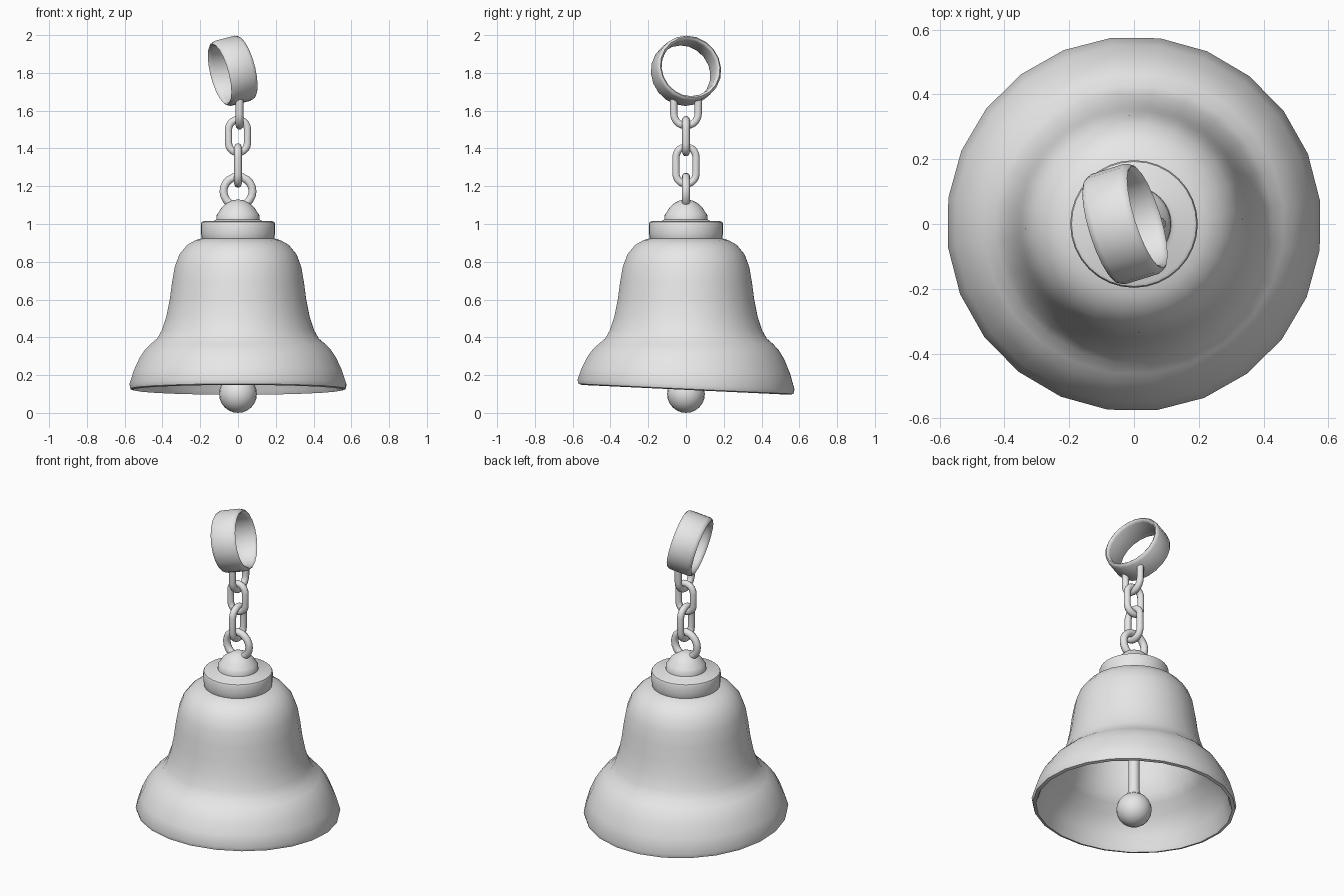
import bpy, bmesh, math
from mathutils import Vector, Matrix

if "Cube" in bpy.data.objects:
    bpy.data.objects.remove(bpy.data.objects["Cube"])

grey = bpy.data.materials.new("plain grey")
grey.diffuse_color = (0.8, 0.8, 0.8, 1)
grey.use_nodes = True
grey.node_tree.nodes["Principled BSDF"].inputs["Base Color"].default_value = grey.diffuse_color


def finish(obj, angle=40):
    obj.data.materials.clear()
    obj.data.materials.append(grey)
    bpy.ops.object.select_all(action='DESELECT')
    obj.select_set(True)
    bpy.context.view_layer.objects.active = obj
    bpy.ops.object.shade_smooth_by_angle(angle=math.radians(angle))
    return obj


def lathe(name, profile, sides, phase=0.0, closed=False, warp=None, matrix=None):
    """Turn a (radius, height) profile about z; radius 0 makes a pole."""
    bm = bmesh.new()
    rings = []
    for r, z in profile:
        n = 1 if r == 0 else sides
        ring = []
        for i in range(n):
            a = phase + 2 * math.pi * i / sides
            p = Vector((r * math.cos(a), r * math.sin(a), z))
            ring.append(bm.verts.new(warp(p) if warp else p))
        rings.append(ring)
    pairs = list(zip(rings, rings[1:]))
    if closed:
        pairs.append((rings[-1], rings[0]))
    for a, b in pairs:
        if len(a) == 1 and len(b) == 1:
            continue  # nothing to span between two poles
        for i in range(sides):
            j = (i + 1) % sides
            quad = [a[i % len(a)], a[j % len(a)], b[j % len(b)], b[i % len(b)]]
            bm.faces.new(list(dict.fromkeys(quad)))
    if matrix:
        bm.transform(matrix)
    bmesh.ops.remove_doubles(bm, verts=bm.verts, dist=0.0005)
    bmesh.ops.recalc_face_normals(bm, faces=bm.faces)
    mesh = bpy.data.meshes.new(name)
    bm.to_mesh(mesh)
    bm.free()
    obj = bpy.data.objects.new(name, mesh)
    bpy.context.collection.objects.link(obj)
    return finish(obj)


def tube(name, points, radius, cyclic):
    """Round bar along a path."""
    cu = bpy.data.curves.new(name, 'CURVE')
    cu.dimensions = '3D'
    cu.bevel_depth = radius
    cu.bevel_resolution = 3
    sp = cu.splines.new('POLY')
    sp.points.add(len(points) - 1)
    for p, co in zip(sp.points, points):
        p.co = (*co, 1)
    sp.use_cyclic_u = cyclic
    obj = bpy.data.objects.new(name, cu)
    bpy.context.collection.objects.link(obj)
    bpy.ops.object.select_all(action='DESELECT')
    obj.select_set(True)
    bpy.context.view_layer.objects.active = obj
    bpy.ops.object.convert(target='MESH')
    return finish(bpy.context.view_layer.objects.active, 60)


def link(name, z, half_w, half_h, radius, along_x):
    """Oval chain link centred at height z; sizes are to the bar centre."""
    pts = []
    n = 10
    for s in (1, -1):
        for i in range(n + 1):
            if half_h == half_w and i == n:
                continue
            a = math.pi * i / n
            u = s * half_w * math.cos(a)
            h = z + s * (half_h - half_w + half_w * math.sin(a))
            pts.append((u, 0, h) if along_x else (0, u, h))
    return tube(name, pts, radius, True)


# Bell shell: outer skin up to the crown, then the inner skin back down
outer = [(0.555, 0.122), (0.573, 0.127), (0.579, 0.15), (0.555, 0.225),
         (0.525, 0.29), (0.495, 0.335), (0.465, 0.365), (0.43, 0.395),
         (0.405, 0.44), (0.382, 0.51), (0.364, 0.6), (0.352, 0.69),
         (0.337, 0.775), (0.312, 0.84), (0.27, 0.89), (0.225, 0.915),
         (0.17, 0.93), (0, 0.935)]
inner = [(0, 0.90), (0.16, 0.895), (0.25, 0.865), (0.295, 0.81), (0.32, 0.69),
         (0.35, 0.51), (0.378, 0.42), (0.41, 0.37), (0.465, 0.32),
         (0.525, 0.22), (0.543, 0.145), (0.555, 0.122)]


def slant_rim(p):
    # the mouth dips towards the back
    w = min(1, max(0, (0.37 - p.z) / 0.23))
    p.z -= 0.047 * p.y * w
    return p


lathe("bell_shell", outer + inner, 24, math.radians(7), warp=slant_rim)

# Stepped cap and dome
lathe("crown_cap", [(0, 0.9), (0.18, 0.9), (0.192, 0.92), (0.196, 0.95),
                    (0.197, 1.0), (0.193, 1.01), (0.183, 1.015),
                    (0.128, 1.017), (0.115, 1.024), (0.113, 1.048),
                    (0.104, 1.06), (0.088, 1.085), (0.062, 1.11),
                    (0.032, 1.125), (0, 1.13)], 32)

# Clapper
lathe("clapper_rod", [(0, 0.17), (0.05, 0.175), (0.038, 0.2), (0.032, 0.23),
                      (0.032, 0.92), (0, 0.92)], 12)
ball = [(0.1 * math.sin(math.pi * i / 12) if 0 < i < 12 else 0,
         0.1 - 0.1 * math.cos(math.pi * i / 12)) for i in range(13)]
lathe("clapper_ball", ball, 24)

# Chain
link("hanging_loop", 1.173, 0.077, 0.077, 0.022, True)
link("lower_link", 1.31, 0.053, 0.098, 0.02, False)
link("upper_link", 1.465, 0.05, 0.087, 0.02, True)
arc = [(0.008, 0.065 * math.cos(a), 1.585 + 0.065 * math.sin(a))
       for a in (math.pi * (1 + i / 10) for i in range(11))]
tube("ring_shackle", [(0.008, -0.065, 1.66)] + arc + [(0.008, 0.065, 1.66)],
     0.02, False)

# Wide tilted ring at the top
band = [(0.152, -0.055), (0.157, -0.07), (0.165, -0.075), (0.172, -0.07),
        (0.178, -0.055), (0.178, 0.055), (0.172, 0.07), (0.165, 0.075),
        (0.157, 0.07), (0.152, 0.055)]
yaw, tilt = math.radians(17.5), math.radians(14)
place = (Matrix.Translation((-0.028, 0, 1.811)) @ Matrix.Rotation(yaw, 4, 'Z')
         @ Matrix.Rotation(math.pi / 2 - tilt, 4, 'Y'))
lathe("top_ring", band, 20, closed=True, matrix=place)
